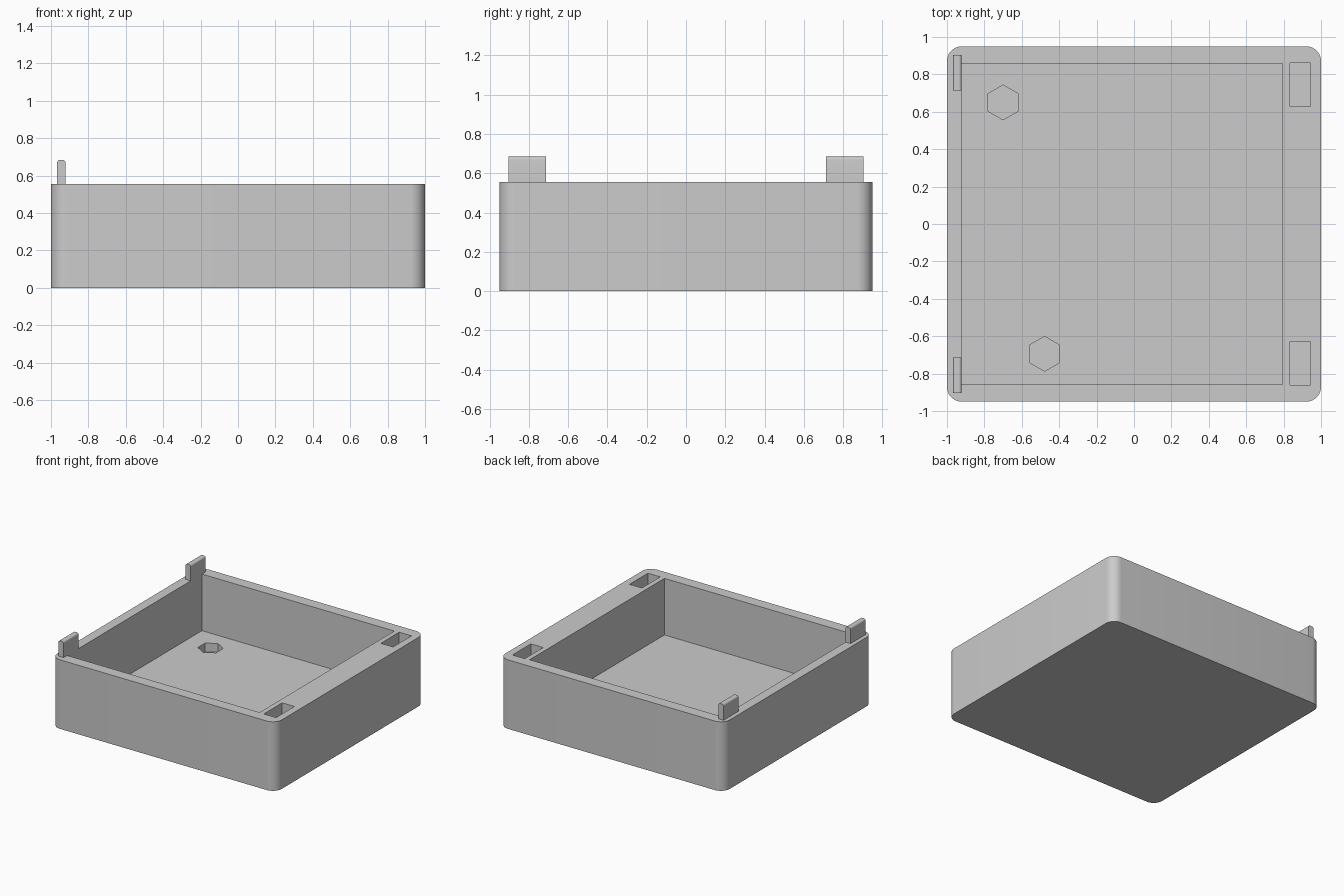
import bpy, bmesh, math

W, D, H = 1.0, 0.95, 0.556          # half width, half depth, height
FLOOR = 0.10                        # floor height inside the cavity
INNER = -0.922                      # inner face of the right wall

if "Cube" in bpy.data.objects:
    bpy.data.objects.remove(bpy.data.objects["Cube"])

grey = bpy.data.materials.new("light grey plastic")
grey.use_nodes = True
colour = (0.6, 0.6, 0.6, 1)
grey.diffuse_color = colour
grey.node_tree.nodes["Principled BSDF"].inputs["Base Color"].default_value = colour


def prism(name, points, z0, z1):
    """Extrude a flat outline from z0 to z1."""
    bm = bmesh.new()
    base = bm.faces.new([bm.verts.new((x, y, z0)) for x, y in points])
    top = bmesh.ops.extrude_face_region(bm, geom=[base])["geom"]
    verts = [v for v in top if isinstance(v, bmesh.types.BMVert)]
    bmesh.ops.translate(bm, verts=verts, vec=(0, 0, z1 - z0))
    bmesh.ops.recalc_face_normals(bm, faces=bm.faces)
    mesh = bpy.data.meshes.new(name)
    bm.to_mesh(mesh)
    bm.free()
    mesh.materials.append(grey)
    obj = bpy.data.objects.new(name, mesh)
    bpy.context.collection.objects.link(obj)
    return obj


def rect(x0, x1, y0, y1):
    return [(x0, y0), (x1, y0), (x1, y1), (x0, y1)]


def hexagon(cx, cy, r):
    angles = [math.radians(30 + 60 * i) for i in range(6)]
    return [(cx + r * math.cos(a), cy + r * math.sin(a)) for a in angles]


def rounded_rect(w, d, r, steps=10):
    points = []
    for i, (sx, sy) in enumerate([(1, 1), (-1, 1), (-1, -1), (1, -1)]):
        for k in range(steps + 1):
            a = math.pi / 2 * (i + k / steps)
            points.append((sx * (w - r) + r * math.cos(a),
                           sy * (d - r) + r * math.sin(a)))
    return points


def activate(obj):
    bpy.ops.object.select_all(action="DESELECT")
    obj.select_set(True)
    bpy.context.view_layer.objects.active = obj


def smooth(obj):
    activate(obj)
    bpy.ops.object.shade_smooth_by_angle(angle=math.radians(30))


# Case body with rounded upright corners
body = prism("case_body", rounded_rect(W, D, 0.08), 0, H)

# Main cavity, blind hexagonal nut recesses and the two latch slots
above = H + 0.1
cutters = [
    prism("cavity_cutter", rect(INNER, 0.793, -0.858, 0.858), FLOOR, above),
    prism("back_nut_cutter", hexagon(-0.70, 0.65, 0.093), 0.03, 0.3),
    prism("front_nut_cutter", hexagon(-0.478, -0.694, 0.093), 0.03, 0.3),
    prism("back_slot_cutter", rect(0.833, 0.943, 0.628, 0.862), H - 0.15, above),
    prism("front_slot_cutter", rect(0.833, 0.943, -0.862, -0.628), H - 0.15, above),
]
activate(body)
for cutter in cutters:
    cutter.hide_render = True
    mod = body.modifiers.new("cut", "BOOLEAN")
    mod.operation = "DIFFERENCE"
    mod.solver = "EXACT"
    mod.object = cutter
    bpy.ops.object.modifier_apply(modifier=mod.name)
    bpy.data.objects.remove(cutter)
smooth(body)

# Upright latch tabs, flush with the inner wall, long top edges rounded
for name, side in (("back_tab", 1), ("front_tab", -1)):
    y0, y1 = sorted((side * 0.714, side * 0.904))
    tab = prism(name, rect(-0.967, INNER, y0, y1), H, 0.684)
    bm = bmesh.new()
    bm.from_mesh(tab.data)
    edges = [e for e in bm.edges
             if all(v.co.z > 0.68 for v in e.verts)
             and abs(e.verts[0].co.y - e.verts[1].co.y) > 0.1]
    bmesh.ops.bevel(bm, geom=edges, offset=0.015, segments=5,
                    profile=0.5, affect="EDGES")
    bm.to_mesh(tab.data)
    bm.free()
    smooth(tab)
